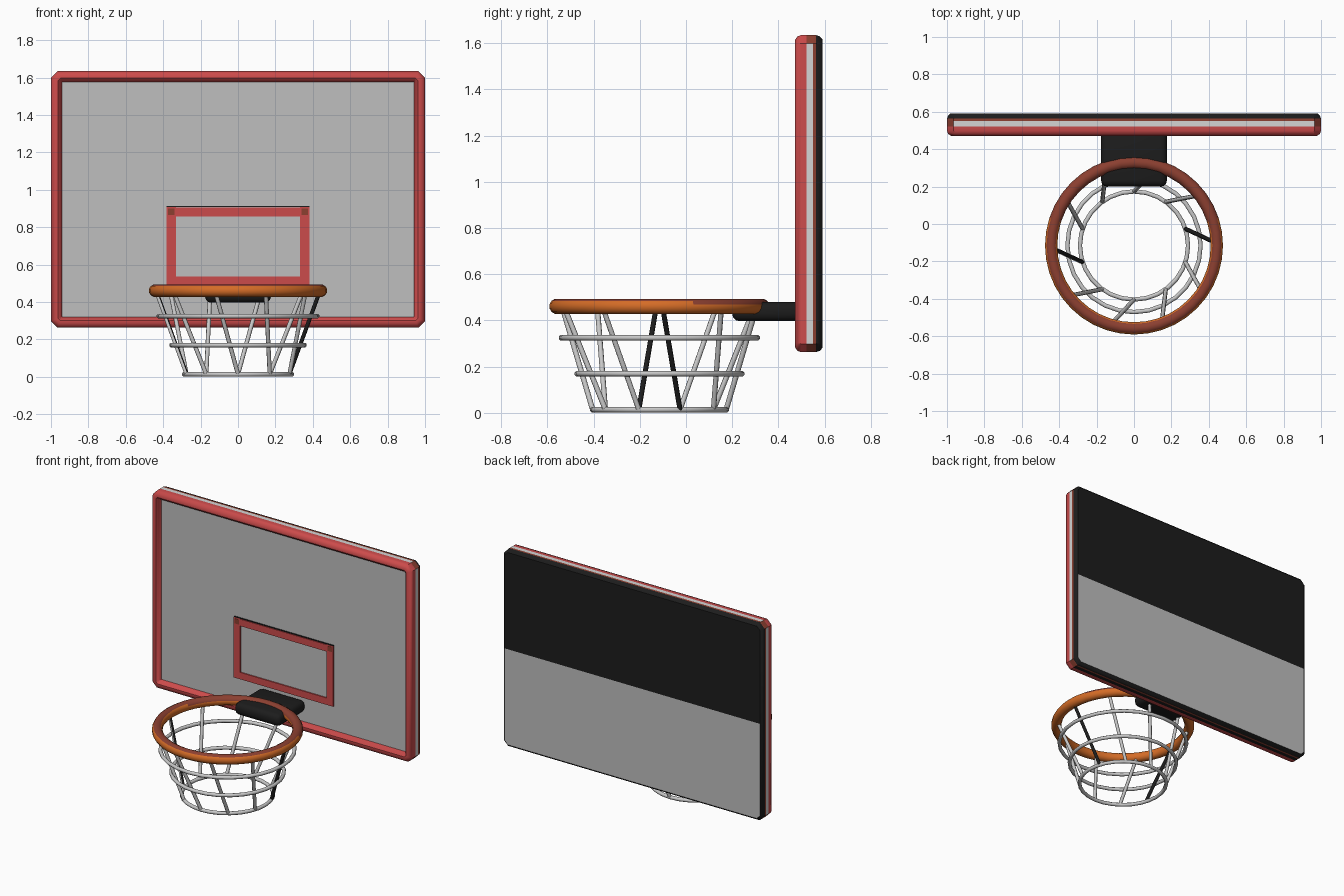
import bpy, bmesh, math
from mathutils import Vector

if "Cube" in bpy.data.objects:
    bpy.data.objects.remove(bpy.data.objects["Cube"], do_unlink=True)


def material(name, color):
    m = bpy.data.materials.new(name)
    m.use_nodes = True
    m.diffuse_color = (*color, 1)
    bsdf = m.node_tree.nodes["Principled BSDF"]
    bsdf.inputs["Base Color"].default_value = (*color, 1)
    bsdf.inputs["Roughness"].default_value = 0.6
    return m


RED = material("frame red", (0.60, 0.07, 0.07))
ORANGE = material("rim orange", (0.66, 0.15, 0.02))
RUST = material("rust brown", (0.26, 0.05, 0.03))
BLACK = material("black", (0.012, 0.012, 0.012))
GRAY = material("panel gray", (0.52, 0.52, 0.52))
NET = material("net gray", (0.58, 0.58, 0.58))
WHITE = material("edge white", (0.66, 0.66, 0.66))


def finish(name, bm, mats, angle=35):
    """Turn a bmesh into a named object with sharp-edge smooth shading."""
    mesh = bpy.data.meshes.new(name)
    bm.to_mesh(mesh)
    bm.free()
    for m in mats:
        mesh.materials.append(m)
    ob = bpy.data.objects.new(name, mesh)
    bpy.context.collection.objects.link(ob)
    bpy.ops.object.select_all(action="DESELECT")
    ob.select_set(True)
    bpy.context.view_layer.objects.active = ob
    bpy.ops.object.shade_smooth_by_angle(angle=math.radians(angle))
    return ob


def box(name, lo, hi, mat, bevel=0):
    bm = bmesh.new()
    bmesh.ops.create_cube(bm, size=1)
    lo, hi = Vector(lo), Vector(hi)
    for v in bm.verts:
        v.co = (lo + hi) / 2 + v.co * (hi - lo)
    if bevel:
        bmesh.ops.bevel(bm, geom=bm.edges[:], offset=bevel, segments=3,
                        profile=0.5, affect="EDGES")
    return finish(name, bm, [mat])


def torus(name, center, major, minor, mats, segs=32, sides=8):
    bm = bmesh.new()
    rings = []
    for i in range(segs):
        a = math.tau * i / segs
        ring = []
        for j in range(sides):
            b = math.tau * (j + 0.5) / sides
            r = major + minor * math.cos(b)
            offset = Vector((r * math.cos(a), r * math.sin(a), minor * math.sin(b)))
            ring.append(bm.verts.new(center + offset))
        rings.append(ring)
    for i in range(segs):
        p, q = rings[i], rings[(i + 1) % segs]
        for j in range(sides):
            k = (j + 1) % sides
            bm.faces.new((p[j], q[j], q[k], p[k]))
    bm.normal_update()
    # Worn top surface, wider toward the board
    if len(mats) > 1:
        for f in bm.faces:
            y = f.calc_center_median().y
            f.material_index = int(f.normal.z > 0.5 - 0.5 * y)
    return finish(name, bm, mats, 60)


def rod(name, start, end, radius, mats, dark_inside=False):
    axis = end - start
    bm = bmesh.new()
    bmesh.ops.create_cone(bm, cap_ends=True, segments=8, radius1=radius,
                          radius2=radius, depth=axis.length)
    rot = axis.to_track_quat("Z", "Y").to_matrix().to_4x4()
    bmesh.ops.transform(bm, matrix=rot, verts=bm.verts)
    bmesh.ops.translate(bm, vec=(start + end) / 2, verts=bm.verts)
    bm.normal_update()
    if dark_inside:
        for f in bm.faces:
            f.material_index = int(f.normal.x > 0)
    return finish(name, bm, mats, 50)


# Backboard: chamfered rectangular loops, stacked along y
HALF_W, Z_LOW, Z_HIGH, CORNER = 1.0, 0.263, 1.635, 0.036


def board_loop(bm, inset, y):
    w, lo, hi = HALF_W - inset, Z_LOW + inset, Z_HIGH - inset
    c = max(CORNER - 0.6 * inset, 0.003)
    pts = [(-w + c, lo), (w - c, lo), (w, lo + c), (w, hi - c),
           (w - c, hi), (-w + c, hi), (-w, hi - c), (-w, lo + c)]
    return [bm.verts.new((x, y, z)) for x, z in pts]


# Each entry: inset, depth, material of the band that follows
profile = [(0.058, 0.506, 0), (0.052, 0.483, 0), (0.038, 0.471, 0),
           (0.022, 0.471, 0), (0.006, 0.482, 0), (0, 0.498, 0),
           (0, 0.522, 4), (0, 0.55, 1), (0, 0.563, 2), (0.006, 0.58, 2),
           (0.018, 0.59, 2)]
bm = bmesh.new()
loops = [board_loop(bm, d, y) for d, y, _ in profile]
for (p, q), (_, _, mat) in zip(zip(loops, loops[1:]), profile):
    for i in range(8):
        k = (i + 1) % 8
        f = bm.faces.new((p[i], p[k], q[k], q[i]))
        f.material_index = mat
        if mat == 4 and i % 2:        # corner pieces
            f.material_index = 1
        elif mat == 4 and i == 0:     # underside
            f.material_index = 2
front = bm.faces.new(loops[0])
front.material_index = 3
back = bm.faces.new(loops[-1])
# Back is painted in two halves
halves = bmesh.ops.bisect_plane(
    bm, geom=[back, *back.edges, *back.verts],
    plane_co=(0, 0, 0.945), plane_no=(0, 0, 1))
for f in halves["geom"]:
    if isinstance(f, bmesh.types.BMFace):
        f.material_index = 2 if f.calc_center_median().z > 0.945 else 3
bmesh.ops.recalc_face_normals(bm, faces=bm.faces[:])
finish("backboard", bm, [RED, RUST, BLACK, GRAY, WHITE])

# Target rectangle on the panel
X, BAR, LOW, HIGH = 0.382, 0.05, 0.488, 0.908
Y0, Y1 = 0.498, 0.507
for side, s in (("left", 1), ("right", -1)):
    xs = sorted((s * X, s * (X - BAR)))
    box(f"target_{side}_bar", (xs[0], Y0, LOW), (xs[1], Y1, HIGH), RED)
    box(f"target_{side}_corner", (xs[0] + 0.008, Y0 - 0.002, HIGH - BAR + 0.008),
        (xs[1] - 0.008, Y0 + 0.004, HIGH - 0.008), RUST)
for level, z in (("top", HIGH - BAR), ("bottom", LOW)):
    box(f"target_{level}_bar", (BAR - X, Y0, z), (X - BAR, Y1, z + BAR * 0.95), RED)
box("target_top_edge", (-X, Y0 + 0.001, HIGH), (X, Y1, HIGH + 0.005), BLACK)

# Bracket between board and rim
box("rim_bracket", (-0.176, 0.2, 0.397), (0.176, 0.5, 0.48), BLACK, 0.032)

# Rim and net hoops
CY = -0.115
torus("rim", Vector((0, CY, 0.461)), 0.443, 0.034, [ORANGE, RUST], 40, 12)
for name, z, r in (("upper", 0.325, 0.424), ("middle", 0.17, 0.356), ("lower", 0.014, 0.289)):
    torus(f"net_{name}_hoop", Vector((0, CY, z)), r, 0.0125, [NET], 28, 8)

# Slanted net strands
for i in range(10):
    top, low = math.radians(2 + 36 * i), math.radians(18 + 36 * i)
    start = Vector((0.435 * math.cos(top), CY + 0.435 * math.sin(top), 0.45))
    end = Vector((0.289 * math.cos(low), CY + 0.289 * math.sin(low), 0.014))
    mats = [BLACK] if i == 0 else [NET, BLACK]
    rod(f"net_strand_{i + 1}", start, end, 0.0115, mats, dark_inside=(i == 5))
